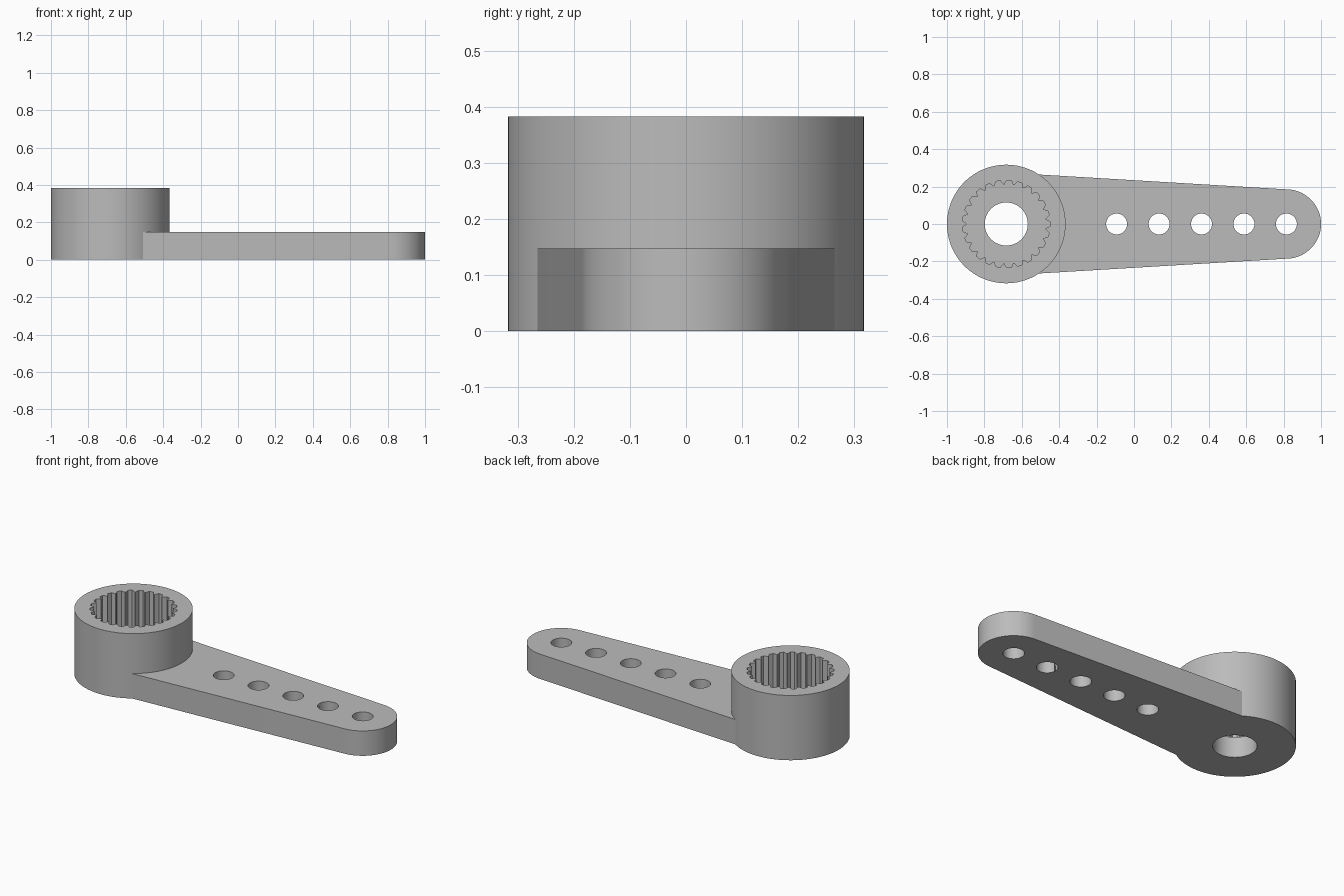
import bpy
import bmesh
from math import sin, cos, pi, radians

HUB_X, HUB_R, HUB_H = -0.683, 0.317, 0.383
ARM_H, TIP_X, TIP_R = 0.147, 0.815, 0.185
FLOOR = 0.12
TEETH, ROOT_R, TOOTH_R = 25, 0.212, 0.234

cube = bpy.data.objects.get("Cube")
if cube:
    bpy.data.objects.remove(cube)

grey = bpy.data.materials.new("grey plastic")
grey.use_nodes = True
grey.diffuse_color = (0.5, 0.5, 0.5, 1)
grey.node_tree.nodes["Principled BSDF"].inputs["Base Color"].default_value = (0.5, 0.5, 0.5, 1)


def circle(x, r, n=96, start=0, sweep=2 * pi, closed=True):
    steps = n if closed else n - 1
    return [(x + r * cos(start + sweep * i / steps), r * sin(start + sweep * i / steps))
            for i in range(n)]


def prism(name, outline, z0, z1):
    bm = bmesh.new()
    face = bm.faces.new([bm.verts.new((x, y, z0)) for x, y in outline])
    top = bmesh.ops.extrude_face_region(bm, geom=[face])["geom"]
    bmesh.ops.translate(bm, vec=(0, 0, z1 - z0),
                        verts=[v for v in top if isinstance(v, bmesh.types.BMVert)])
    bmesh.ops.recalc_face_normals(bm, faces=bm.faces)
    mesh = bpy.data.meshes.new(name)
    bm.to_mesh(mesh)
    bm.free()
    mesh.materials.append(grey)
    obj = bpy.data.objects.new(name, mesh)
    bpy.context.collection.objects.link(obj)
    return obj


def combine(target, other, operation):
    mod = target.modifiers.new(operation, "BOOLEAN")
    mod.operation, mod.solver, mod.object = operation, "EXACT", other
    bpy.context.view_layer.objects.active = target
    bpy.ops.object.modifier_apply(modifier=mod.name)
    bpy.data.objects.remove(other)


# Round hub with a tapered, round-tipped arm
horn = prism("servo_horn", circle(HUB_X, HUB_R, 128), 0, HUB_H)
taper = 0.06
tip = circle(TIP_X, TIP_R, 49, taper - pi / 2, pi, False)
tip[0:0] = []
tip = circle(TIP_X, TIP_R, 49, -pi / 2 + taper, pi - 2 * taper, False)
root_y = 0.27
arm = prism("arm", [(-0.6, -root_y)] + tip + [(-0.6, root_y)], 0, ARM_H)
combine(horn, arm, "UNION")

# Splined socket: narrow-tipped grooves around the bore
socket = []
for i in range(TEETH):
    for offset, r in ((-0.46, ROOT_R), (-0.2, TOOTH_R), (0.2, TOOTH_R), (0.46, ROOT_R)):
        a = 2 * pi * (i + offset) / TEETH
        socket.append((HUB_X + r * cos(a), r * sin(a)))
combine(horn, prism("socket_cutter", socket, FLOOR, 0.5), "DIFFERENCE")

# Screw hole and the row of linkage holes
combine(horn, prism("screw_cutter", circle(HUB_X, 0.115, 64), -0.1, 0.5), "DIFFERENCE")
for i in range(5):
    hole = prism("hole_cutter", circle(TIP_X - 0.227 * i, 0.056, 48), -0.1, 0.5)
    combine(horn, hole, "DIFFERENCE")

bpy.ops.object.select_all(action="DESELECT")
horn.select_set(True)
bpy.context.view_layer.objects.active = horn
bpy.ops.object.shade_smooth_by_angle(angle=radians(25))
